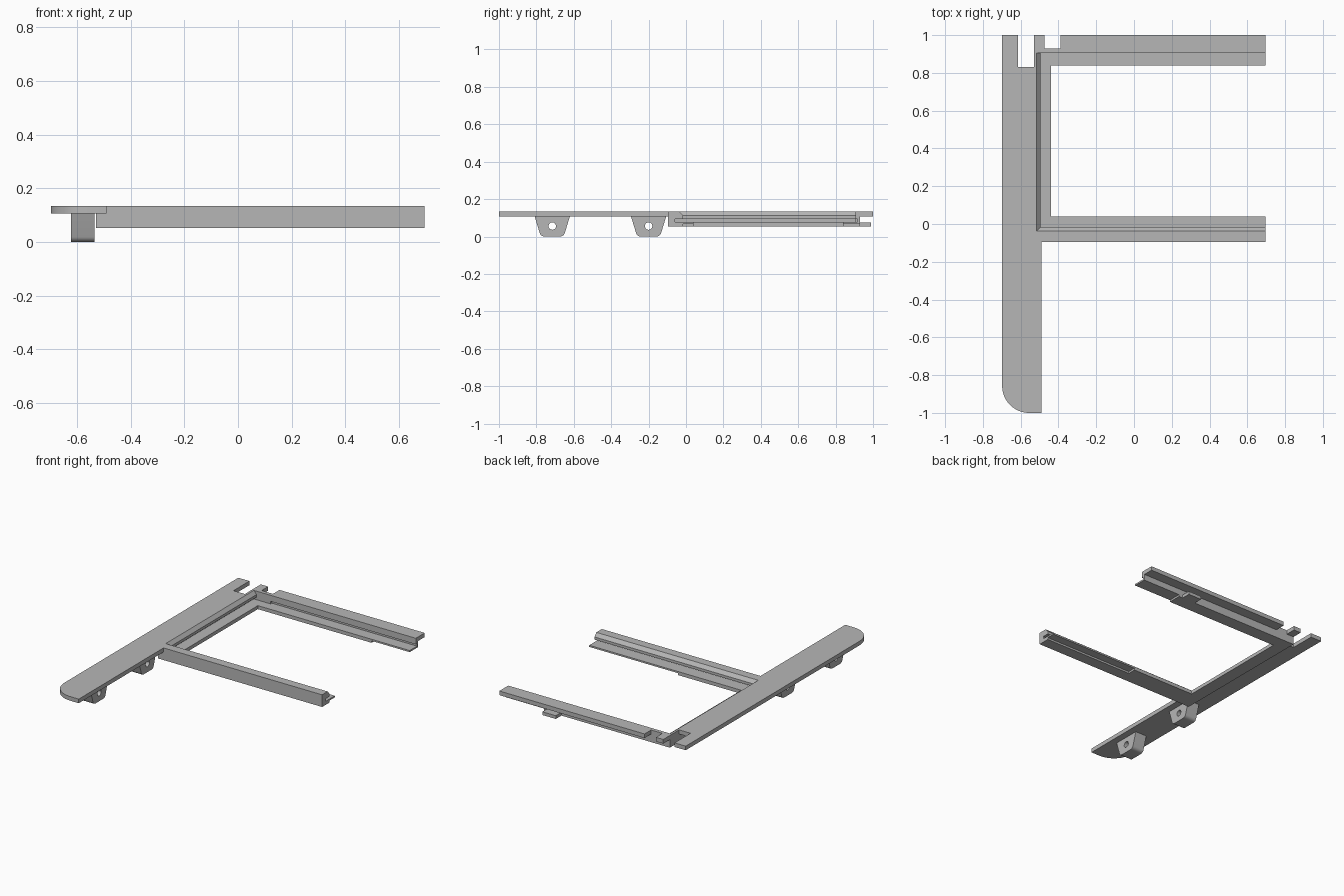
import bpy, bmesh, math
from mathutils import Vector

old = bpy.data.objects.get("Cube")
if old:
    bpy.data.objects.remove(old, do_unlink=True)

grey = bpy.data.materials.new("plain_grey")
grey.use_nodes = True
COLOUR = (0.47, 0.47, 0.47, 1)
grey.diffuse_color = COLOUR
grey.node_tree.nodes["Principled BSDF"].inputs["Base Color"].default_value = COLOUR


def prism(name, outline, axis, lo, hi):
    """Extrude a 2D outline along an axis; outline uses the other two axes in order."""
    def place(p, t):
        c = list(p)
        c.insert("xyz".index(axis), t)
        return Vector(c)
    bm = bmesh.new()
    face = bm.faces.new([bm.verts.new(place(p, lo)) for p in outline])
    top = bmesh.ops.extrude_face_region(bm, geom=[face])["geom"]
    shift = place((0, 0), hi - lo)
    bmesh.ops.translate(bm, vec=shift, verts=[g for g in top if isinstance(g, bmesh.types.BMVert)])
    bmesh.ops.recalc_face_normals(bm, faces=bm.faces)
    mesh = bpy.data.meshes.new(name)
    bm.to_mesh(mesh)
    bm.free()
    obj = bpy.data.objects.new(name, mesh)
    bpy.context.collection.objects.link(obj)
    mesh.materials.append(grey)
    return obj


def box(name, x0, x1, y0, y1, z0, z1):
    return prism(name, [(x0, y0), (x1, y0), (x1, y1), (x0, y1)], "z", z0, z1)


def arc(cx, cy, r, a0, a1, n):
    angles = [math.radians(a0 + (a1 - a0) * i / n) for i in range(n + 1)]
    return [(cx + r * math.cos(a), cy + r * math.sin(a)) for a in angles]


def smooth(obj):
    bpy.ops.object.select_all(action="DESELECT")
    obj.select_set(True)
    bpy.context.view_layer.objects.active = obj
    bpy.ops.object.shade_smooth_by_angle(angle=math.radians(30))


BOTTOM, TOP, PLATE = 0.053, 0.135, 0.107   # heights shared by frame and plate
LEDGE0, LEDGE1, SLOT = 0.066, 0.077, 0.094
END = 0.695                                # open end of both rails

# Long side plate with one rounded corner and an open slot at the back
plate = prism("side_plate", arc(-0.555, -0.857, 0.143, 180, 270, 16) + [
    (-0.49, -1), (-0.49, -0.095), (-0.52, -0.095), (-0.52, 0.83),
    (-0.615, 0.83), (-0.615, 1), (-0.698, 1)], "z", PLATE, TOP)
smooth(plate)


def lipped(outer, lip, slot):
    """Section with a chamfered top lip over a panel slot."""
    return [(outer, BOTTOM), (lip, BOTTOM), (lip, LEDGE1), (slot, LEDGE1), (slot, SLOT),
            (lip, SLOT), (lip, 0.112), (lip - 0.02, TOP), (outer, TOP)]


# Front and side members of the frame
prism("front_rail", lipped(-0.095, -0.016, -0.06), "x", -0.53, END)
prism("side_rail", lipped(-0.53, -0.495, -0.515), "y", -0.095, 0.93)

# Rear rail: overhanging top flange, thin web and ledge in one section
prism("rear_rail", [(0.84, LEDGE0), (0.93, LEDGE0), (0.93, PLATE), (1, PLATE), (1, TOP),
                    (0.905, TOP), (0.905, SLOT), (0.918, SLOT), (0.918, LEDGE1),
                    (0.84, LEDGE1)], "x", -0.39, END)
box("rear_corner_web", -0.53, -0.39, 0.905, 0.93, BOTTOM, TOP)
box("rear_corner_tab", -0.53, -0.475, 0.92, 1, PLATE, TOP)

# Panel ledges, with thicker pads near the side plate
box("front_ledge", -0.5, END, -0.02, 0.04, LEDGE0, LEDGE1)
box("front_ledge_pad", -0.5, 0.03, -0.02, 0.04, BOTTOM, LEDGE0)
box("side_ledge", -0.5, -0.44, -0.02, 0.92, BOTTOM, LEDGE1)
box("rear_ledge", -0.5, -0.39, 0.84, 0.93, BOTTOM, LEDGE1)
box("rear_ledge_pad", -0.5, 0.41, 0.84, 0.93, BOTTOM, LEDGE0)
box("rear_catch", 0.28, 0.38, 0.92, 0.99, BOTTOM, 0.075)

# Tapered hanging brackets, each with a round pin hole
for label, y in (("front", -0.715), ("middle", -0.2)):
    outline = ([(y - 0.094, PLATE)] + arc(y - 0.042, 0.026, 0.026, 195, 270, 6)
               + arc(y + 0.042, 0.026, 0.026, 270, 345, 6) + [(y + 0.094, PLATE)])
    bracket = prism(label + "_bracket", outline, "x", -0.622, -0.536)
    cutter = prism("pin_hole_cutter", arc(y, 0.056, 0.02, 0, 345, 23), "x", -0.7, -0.45)
    cutter.hide_render = True
    cut = bracket.modifiers.new("pin_hole", "BOOLEAN")
    cut.operation, cut.object, cut.solver = "DIFFERENCE", cutter, "EXACT"
    bpy.context.view_layer.update()
    graph = bpy.context.evaluated_depsgraph_get()
    bracket.data = bpy.data.meshes.new_from_object(bracket.evaluated_get(graph))
    bracket.modifiers.clear()
    bpy.data.objects.remove(cutter, do_unlink=True)
    smooth(bracket)
